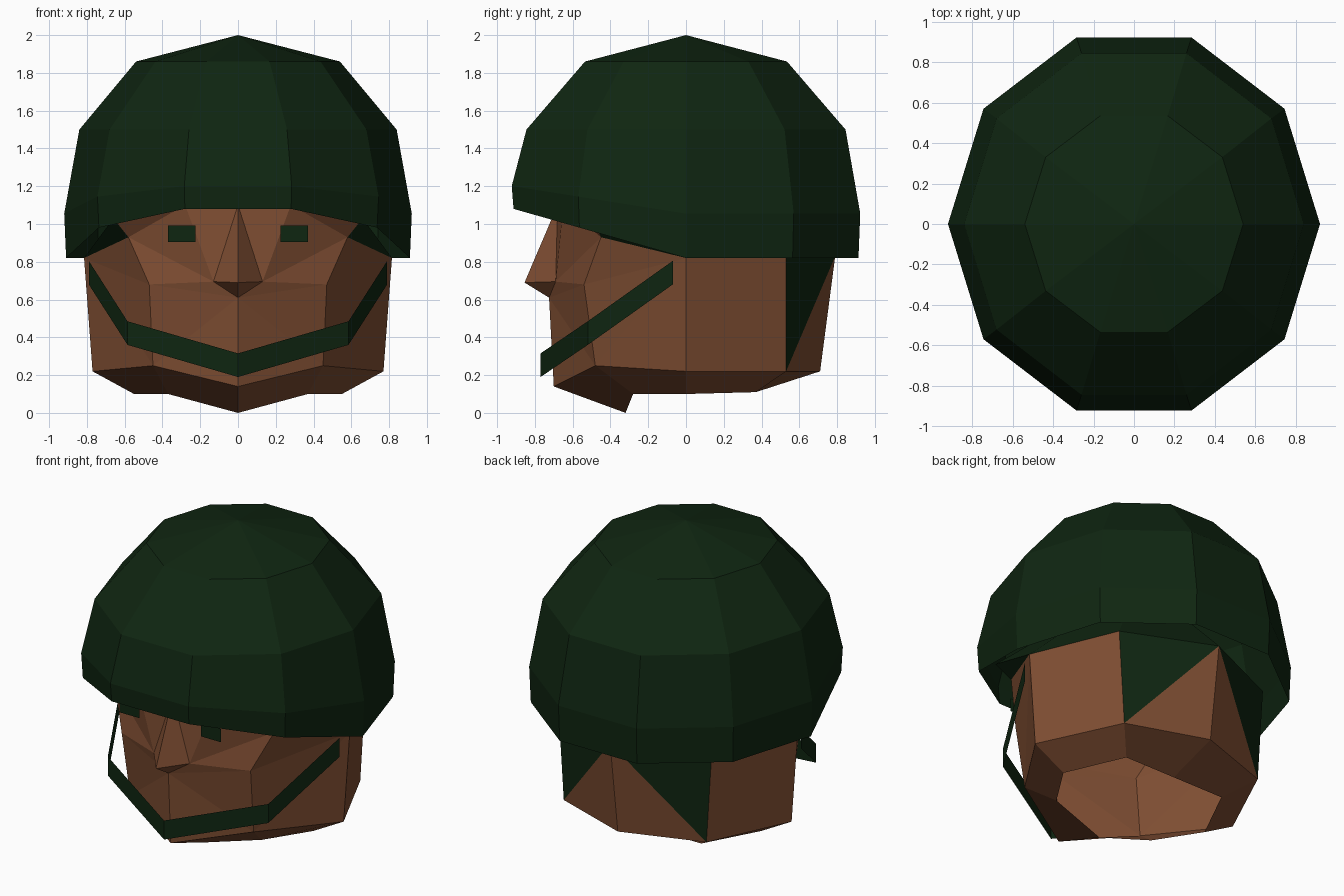
import bpy, bmesh, math

cube = bpy.data.objects.get("Cube")
if cube:
    bpy.data.objects.remove(cube, do_unlink=True)


def material(name, rgb):
    m = bpy.data.materials.new(name)
    m.use_nodes = True
    m.diffuse_color = (*rgb, 1)
    bsdf = m.node_tree.nodes["Principled BSDF"]
    bsdf.inputs["Base Color"].default_value = (*rgb, 1)
    bsdf.inputs["Roughness"].default_value = 0.9
    return m


green = material("dark green", (0.0048, 0.019, 0.0056))
skin = material("brown skin", (0.21, 0.075, 0.032))


def build(name, verts, faces, mats, green_faces=(), mirror=False):
    """Flat-shaded mesh; the listed faces take the second material."""
    bm = bmesh.new()
    vs = [bm.verts.new(v) for v in verts]
    for i, f in enumerate(faces):
        face = bm.faces.new([vs[k] for k in f])
        face.material_index = 1 if i in green_faces else 0
    bmesh.ops.recalc_face_normals(bm, faces=bm.faces[:])
    me = bpy.data.meshes.new(name)
    bm.to_mesh(me)
    bm.free()
    for m in mats:
        me.materials.append(m)
    ob = bpy.data.objects.new(name, me)
    bpy.context.collection.objects.link(ob)
    if mirror:
        mod = ob.modifiers.new("Mirror", "MIRROR")
        mod.use_clip = True
    return ob


# Helmet: ten-sided dome whose rim rises towards the front
N = 10
RX, RY = 0.92, 0.97


def ring(scale_x, scale_y, height):
    pts = []
    for i in range(N):
        a = math.tau * i / N
        y = scale_y * math.sin(a)
        pts.append((scale_x * math.cos(a), y, height(y)))
    return pts


rings = [
    ring(0.54, 0.5625, lambda y: 1.86),
    ring(0.84, 0.888, lambda y: 1.5),
    ring(RX, RY, lambda y: 1.055 + 0.158 * max(0, -y)),
    ring(0.91, 0.96, lambda y: 0.82 + 0.285 * max(0, -y)),
]
verts = [(0, 0, 2.0)] + [p for r in rings for p in r]
faces = [(0, 1 + i, 1 + (i + 1) % N) for i in range(N)]
for r in range(len(rings) - 1):
    for i in range(N):
        j, a = (i + 1) % N, 1 + r * N
        faces.append((a + i, a + j, a + N + j, a + N + i))
build("helmet", verts, faces, [green])

# Head: one half by named points, mirrored across x = 0
P = {
    "forehead": (0, -0.68, 1.1), "brow": (0.28, -0.65, 1.1),
    "brow_side": (0.66, -0.5, 1.03), "temple": (0.58, -0.45, 0.93),
    "ear": (0.815, 0, 0.82), "nape_side": (0.56, 0.53, 0.84),
    "nape": (0, 0.79, 0.83), "crown": (0, 0.05, 1.6),
    "nose_tip": (0, -0.855, 0.69), "nostril": (0.13, -0.69, 0.695),
    "lip": (0, -0.725, 0.61), "cheek": (0.47, -0.54, 0.68),
    "chin": (0, -0.70, 0.14), "jaw_front": (0.45, -0.48, 0.25),
    "jaw": (0.77, 0, 0.22), "jaw_back": (0.52, 0.53, 0.22),
    "neck_back": (0, 0.71, 0.22),
    # open neck edge
    "n0": (0, -0.32, 0), "n1": (0.37, -0.28, 0.1), "n2": (0.55, 0, 0.1),
    "n3": (0.37, 0.37, 0.11), "n4": (0, 0.37, 0.11),
}
hair = [
    "nape nape_side jaw_back", "temple ear brow_side", "brow_side ear crown",
    "ear nape_side crown", "nape_side nape crown",
    "forehead brow crown", "brow brow_side crown",
]
flesh = [
    "forehead nose_tip nostril", "forehead nostril brow",
    "brow nostril temple", "brow temple brow_side",
    "nose_tip lip nostril", "nostril lip cheek", "nostril cheek temple",
    "temple cheek ear", "cheek jaw_front ear", "ear jaw_front jaw",
    "lip jaw_front cheek", "lip chin jaw_front",
    "ear jaw jaw_back nape_side", "nape jaw_back neck_back",
    "jaw n2 n3 jaw_back", "jaw_back n3 n4 neck_back",
    "jaw jaw_front n1 n2", "jaw_front chin n0 n1",
]
keys = list(P)
faces = [[keys.index(k) for k in f.split()] for f in hair + flesh]
build("head", list(P.values()), faces, [skin, green],
      green_faces=range(len(hair)), mirror=True)

# Chin strap: a thin band hanging in front of the jaw
path = [(0, -0.77, 0.19), (0.585, -0.52, 0.36), (0.79, -0.07, 0.68)]
verts = path + [(x, y, z + 0.125) for x, y, z in path]
build("chin_strap", verts, [(0, 1, 4, 3), (1, 2, 5, 4)], [green], mirror=True)

# Eyes: small flat plates
verts = [(x, -0.705, z) for x, z in
         ((0.225, 0.905), (0.37, 0.905), (0.37, 0.992), (0.225, 0.992))]
build("eyes", verts, [(0, 1, 2, 3)], [green], mirror=True)
